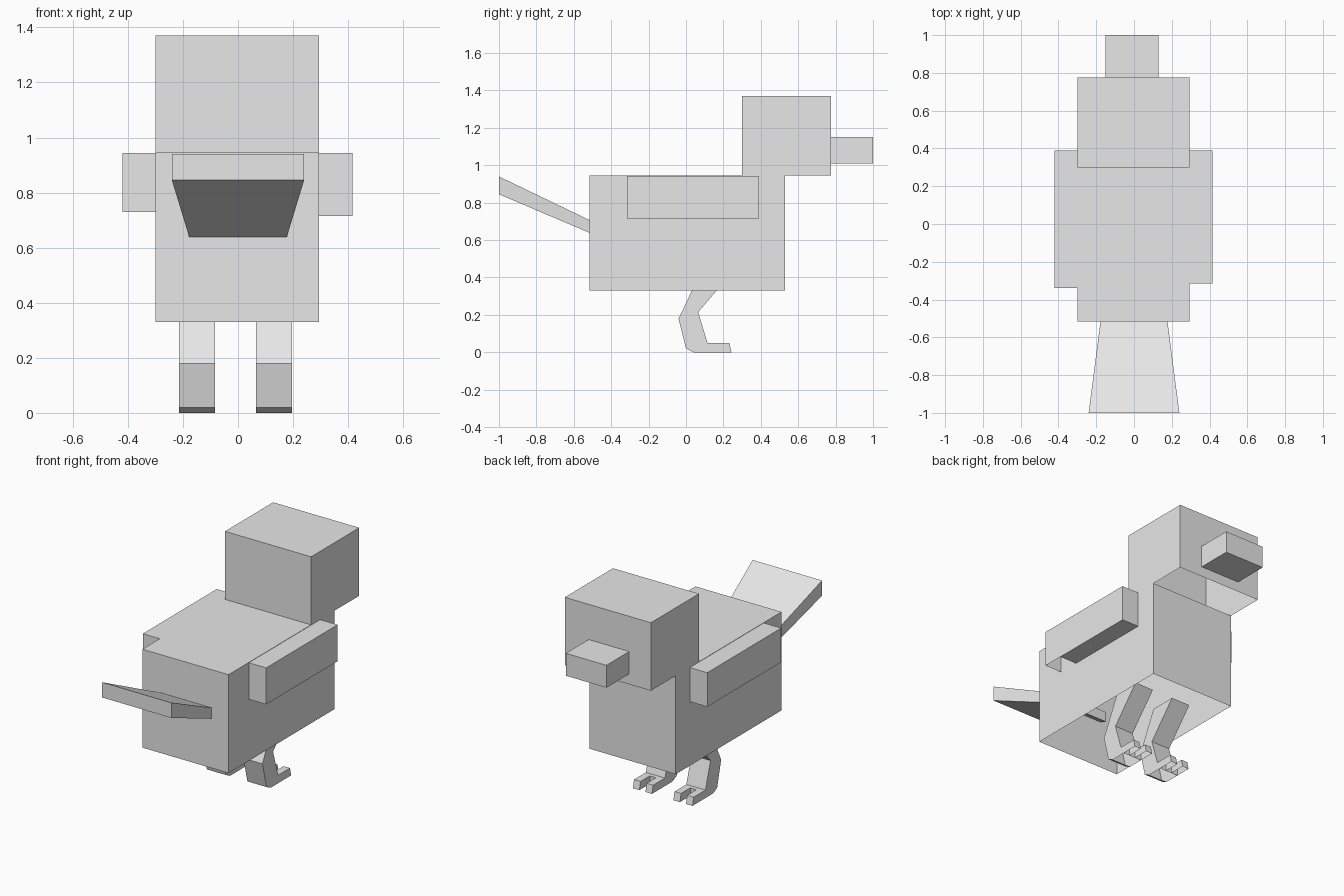
import bpy
import bmesh

cube = bpy.data.objects.get("Cube")
if cube:
    bpy.data.objects.remove(cube, do_unlink=True)

# Single plain grey material
grey = bpy.data.materials.new("light_grey")
grey.use_nodes = True
colour = (0.8, 0.8, 0.8, 1)
grey.diffuse_color = colour
grey.node_tree.nodes["Principled BSDF"].inputs["Base Color"].default_value = colour


def prism(name, profile, x0, x1, is_open=None, cut_y=None, flare=None):
    """Extrude a (y, z) profile across x; drop faces for which is_open is true."""
    bm = bmesh.new()
    a, b = [[bm.verts.new((x, y, z)) for y, z in profile] for x in (x0, x1)]
    bm.faces.new(a)
    bm.faces.new(b)
    n = len(profile)
    for i in range(n):
        j = (i + 1) % n
        bm.faces.new((a[i], a[j], b[j], b[i]))
    if flare:
        for v in bm.verts:
            v.co.x *= flare(v.co.y)
    bmesh.ops.recalc_face_normals(bm, faces=bm.faces)
    if cut_y is not None:
        geom = bm.verts[:] + bm.edges[:] + bm.faces[:]
        bmesh.ops.bisect_plane(bm, geom=geom, plane_co=(0, cut_y, 0), plane_no=(0, 1, 0))
    bm.normal_update()
    if is_open:
        gone = [f for f in bm.faces if is_open(f)]
        bmesh.ops.delete(bm, geom=gone, context="FACES")
    mesh = bpy.data.meshes.new(name)
    bm.to_mesh(mesh)
    bm.free()
    mesh.materials.append(grey)
    obj = bpy.data.objects.new(name, mesh)
    bpy.context.collection.objects.link(obj)
    return obj


def block(name, x, y, z, **options):
    outline = [(y[0], z[0]), (y[1], z[0]), (y[1], z[1]), (y[0], z[1])]
    return prism(name, outline, x[0], x[1], **options)


def underside(face):
    return face.normal.z < -0.95


# Hollow body and head shells, solid beak
block("body", (-0.30, 0.295), (-0.515, 0.53), (0.33, 0.945), is_open=underside)
block("head", (-0.30, 0.295), (0.30, 0.775), (0.945, 1.37), is_open=underside)
block("beak", (-0.15, 0.13), (0.775, 1.0), (1.01, 1.15))

# Wings, the left one with an opening under its rear end
block("left_wing", (0.295, 0.415), (-0.315, 0.39), (0.715, 0.943), cut_y=-0.18,
      is_open=lambda f: f.normal.x < -0.9
      or (underside(f) and f.calc_center_median().y < -0.18))
block("right_wing", (-0.42, -0.30), (-0.34, 0.39), (0.73, 0.943),
      is_open=lambda f: f.normal.x > 0.9)

# Tail widening towards its raised tip
prism("tail", [(-1.0, 0.845), (-0.46, 0.615), (-0.46, 0.68), (-1.0, 0.94)],
      -0.17, 0.17, flare=lambda y: 1 + 0.85 * max(0, -0.515 - y))

# Bent legs with two toes each
leg_profile = [(0.08, 0.43), (-0.04, 0.18), (0.0, 0.02), (0.04, 0.0), (0.14, 0.0),
               (0.14, 0.05), (0.115, 0.05), (0.065, 0.215), (0.25, 0.43)]
toe_profile = [(0.14, 0.0), (0.243, 0.0), (0.232, 0.05), (0.14, 0.05)]
for side, x in (("left", 0.065), ("right", -0.215)):
    prism(side + "_leg", leg_profile, x, x + 0.132, is_open=underside)
    for toe, shift in (("inner", 0.0), ("outer", 0.087)):
        if side == "right":
            shift = 0.087 - shift
        prism(f"{side}_{toe}_toe", toe_profile, x + shift, x + shift + 0.045,
              is_open=underside)
